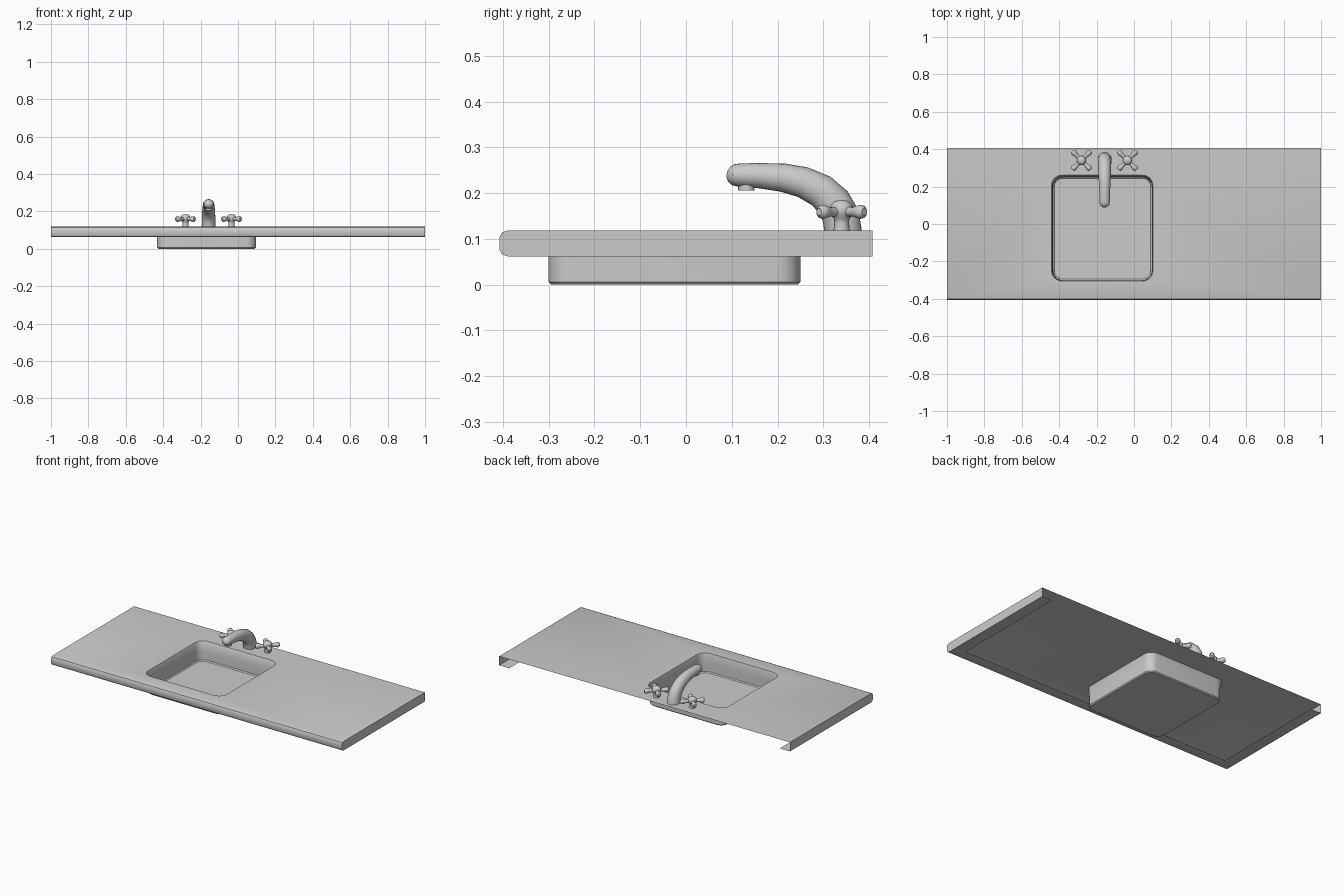
import bpy, bmesh
from math import sin, cos, pi
from mathutils import Vector, Matrix

if "Cube" in bpy.data.objects:
    bpy.data.objects.remove(bpy.data.objects["Cube"])

TOP, LOW = 0.118, 0.062


def finish(bm, name, open_shell=False):
    bmesh.ops.remove_doubles(bm, verts=bm.verts[:], dist=1e-5)
    bmesh.ops.recalc_face_normals(bm, faces=bm.faces[:])
    if open_shell:
        bm.normal_update()
        # the broad horizontal surface must face up
        big = max(bm.faces, key=lambda f: f.calc_area() * abs(f.normal.z))
        if big.normal.z < 0:
            bmesh.ops.reverse_faces(bm, faces=bm.faces[:])
    me = bpy.data.meshes.new(name)
    bm.to_mesh(me)
    bm.free()
    ob = bpy.data.objects.new(name, me)
    bpy.context.collection.objects.link(ob)
    bpy.ops.object.select_all(action='DESELECT')
    ob.select_set(True)
    bpy.context.view_layer.objects.active = ob
    bpy.ops.object.shade_smooth_by_angle(angle=0.7)
    return ob


def rounded_rect(x0, x1, y0, y1, r, z, n=6):
    pts = []
    corners = [(x1 - r, y1 - r), (x0 + r, y1 - r), (x0 + r, y0 + r), (x1 - r, y0 + r)]
    for k, (cx, cy) in enumerate(corners):
        for i in range(n + 1):
            a = (k + i / n) * pi / 2
            pts.append(Vector((cx + r * cos(a), cy + r * sin(a), z)))
    return pts


def skin(bm, rings, cap_start=False, cap_end=False):
    vs = [[bm.verts.new(p) for p in ring] for ring in rings]
    n = len(vs[0])
    for a, b in zip(vs, vs[1:]):
        for i in range(n):
            j = (i + 1) % n
            bm.faces.new((a[i], a[j], b[j], b[i]))
    if cap_start:
        bm.faces.new(vs[0][::-1])
    if cap_end:
        bm.faces.new(vs[-1])


def lathe(bm, profile, mat, n=16):
    # profile: (radius, height) pairs turned about the local z axis
    rings = [[mat @ Vector((r * cos(2 * pi * i / n), r * sin(2 * pi * i / n), h))
              for i in range(n)] for r, h in profile]
    skin(bm, rings, True, True)


# Countertop: open-backed shell with a hole for the basin
HOLE = rounded_rect(-0.441, 0.101, -0.305, 0.261, 0.055, TOP)
bm = bmesh.new()
edges = []
outer = [Vector(p) for p in ((-1, -.39, TOP), (1, -.39, TOP), (1, .407, TOP), (-1, .407, TOP))]
for loop in (outer, HOLE):
    vs = [bm.verts.new(p) for p in loop]
    edges += [bm.edges.new((vs[i], vs[(i + 1) % len(vs)])) for i in range(len(vs))]
bmesh.ops.triangle_fill(bm, use_beauty=True, use_dissolve=False, edges=edges)


def face(pts):
    bm.faces.new([bm.verts.new(p) for p in pts])


# bevelled nose, end panels and underside lip
nose = [(-.39, TOP), (-.402, .114), (-.407, .104), (-.407, .076), (-.402, .066), (-.39, LOW)]
for (y0, z0), (y1, z1) in zip(nose, nose[1:]):
    face([(-1, y0, z0), (1, y0, z0), (1, y1, z1), (-1, y1, z1)])
face([(-1, -.39, LOW), (1, -.39, LOW), (.93, -.33, LOW), (-.93, -.33, LOW)])
for s in (-1, 1):
    face([(s, y, z) for y, z in nose] + [(s, .407, LOW), (s, .407, TOP)])
    face([(s, -.39, LOW), (s, .407, LOW), (s * .93, .407, LOW), (s * .93, -.33, LOW)])
finish(bm, "countertop", True)

# Basin: single-walled bowl
bm = bmesh.new()
skin(bm, [HOLE,
          rounded_rect(-0.437, 0.098, -0.302, 0.256, 0.052, 0.110),
          rounded_rect(-0.433, 0.096, -0.300, 0.250, 0.050, 0.060),
          rounded_rect(-0.432, 0.095, -0.300, 0.250, 0.050, 0.006),
          rounded_rect(-0.426, 0.089, -0.294, 0.244, 0.044, 0.0)], cap_end=True)
finish(bm, "basin", True)

# Spout: oval tube swept along a curve in the y-z plane
SX = -0.157
path = [(.343, .1175, .041), (.338, .15, .041), (.322, .18, .039), (.295, .205, .037),
        (.255, .224, .034), (.21, .234, .031), (.16, .238, .0275), (.12, .239, .026),
        (.103, .240, .023), (.094, .241, .016), (.089, .242, .006)]
rings = []
for k, (y, z, r) in enumerate(path):
    a, b = path[max(k - 1, 0)], path[min(k + 1, len(path) - 1)]
    t = Vector((0, b[0] - a[0], b[1] - a[1])).normalized()
    if k == 0:
        t = Vector((0, 0, 1))
    side = Vector((1, 0, 0))
    up = t.cross(side)
    rx = r * 0.6 + 0.012 if r > .02 else r
    rings.append([Vector((SX, y, z)) + side * rx * cos(2 * pi * i / 20) + up * r * sin(2 * pi * i / 20)
                  for i in range(20)])
bm = bmesh.new()
skin(bm, rings, True, True)
finish(bm, "spout")

# Aerator under the spout tip
bm = bmesh.new()
lathe(bm, [(.018, .206), (.018, .232)], Matrix.Translation((SX, .132, 0)))
finish(bm, "aerator")

# Cross handles
arm = [(.011, 0), (.011, .022), (.010, .034), (.013, .046), (.0155, .056), (.0145, .064), (.008, .070)]
hub = [(.018, .1175), (.016, .135), (.017, .144), (.023, .150), (.026, .162),
       (.024, .174), (.016, .182), (.005, .185)]
for name, hx in (("left_handle", -0.281), ("right_handle", -0.035)):
    bm = bmesh.new()
    lathe(bm, hub, Matrix.Translation((hx, .34, 0)))
    for q in range(4):
        lathe(bm, arm, Matrix.Translation((hx, .34, .159))
              @ Matrix.Rotation(pi / 4 + q * pi / 2, 4, 'Z') @ Matrix.Rotation(pi / 2, 4, 'Y'), 12)
    finish(bm, name)
